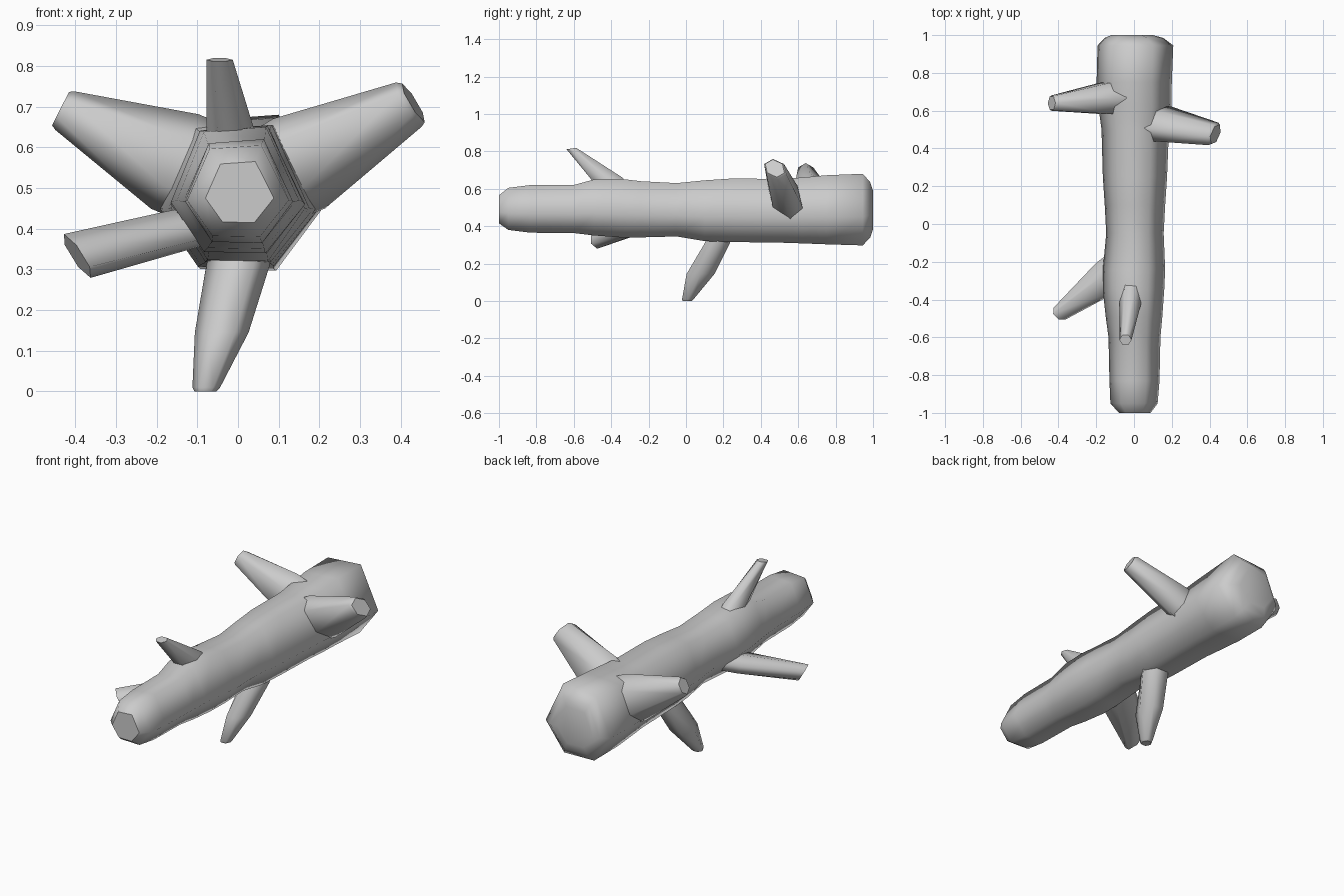
import bpy, bmesh, math
from mathutils import Vector

bark = bpy.data.materials.new("bark grey")
bark.diffuse_color = (0.6, 0.6, 0.6, 1)


def loft(name, rings):
    """Skin a list of equal-sized point rings, cap both ends, smooth the sides."""
    bm = bmesh.new()
    vs = [[bm.verts.new(p) for p in ring] for ring in rings]
    n = len(vs[0])
    for a, b in zip(vs, vs[1:]):
        for i in range(n):
            bm.faces.new((a[i], a[(i + 1) % n], b[(i + 1) % n], b[i])).smooth = True
    for cap in (vs[0], vs[-1]):
        f = bm.faces.new(cap)
        f.smooth = True
    bmesh.ops.recalc_face_normals(bm, faces=bm.faces)
    bm.edges.ensure_lookup_table()
    bm.faces.ensure_lookup_table()
    # crisp rim around the cut ends (the trunk's rear end stays soft)
    for k, f in enumerate(list(bm.faces)[-2:]):
        if not (name == "trunk" and k == 1):
            f.smooth = False
            for e in f.edges:
                e.smooth = False
    me = bpy.data.meshes.new(name)
    bm.to_mesh(me)
    bm.free()
    me.materials.append(bark)
    ob = bpy.data.objects.new(name, me)
    bpy.context.collection.objects.link(ob)
    return ob


# Trunk: irregular hexagon scaled to (y, left, right, bottom, top)
HEX = [(1, -.2), (.46, 1), (-.56, .92), (-1, -.2), (-.5, -.98), (.43, -1)]
SECTIONS = [
    (-1.00, -.08, .088, .415, .565),
    (-.95, -.125, .125, .38, .605),
    (-.83, -.13, .135, .365, .62),
    (-.60, -.135, .14, .363, .62),
    (-.49, -.15, .15, .35, .65),
    (-.35, -.165, .16, .34, .653),
    (-.24, -.165, .165, .34, .64),
    (-.05, -.147, .157, .345, .63),
    (.10, -.155, .165, .32, .645),
    (.25, -.165, .175, .315, .655),
    (.50, -.172, .185, .312, .652),
    (.62, -.188, .198, .308, .66),
    (.75, -.198, .20, .303, .672),
    (.945, -.193, .208, .297, .68),
    (.985, -.155, .155, .34, .635),
    (1.00, -.12, .10, .385, .59),
]
loft("trunk", [[((l + r) / 2 + (r - l) / 2 * x, y, (b + t) / 2 + (t - b) / 2 * z)
                for x, z in HEX] for y, l, r, b, t in SECTIONS])


# Branch stubs: hexagonal rings (centre, half size along u, half size along v)
def branch(name, u, v, rings):
    u, v = Vector(u).normalized(), Vector(v).normalized()
    loft(name, [[Vector(c) + u * (a * math.cos(i * math.pi / 3))
                 + v * (b * 1.12 * math.sin(i * math.pi / 3)) for i in range(6)]
                for c, a, b in rings])


branch("left_rear_branch", (.45, 0, .89), (0, 1, 0), [
    ((-.06, .67, .525), .13, .085),
    ((-.155, .665, .565), .13, .085),
    ((-.425, .64, .69), .053, .042),
    ((-.436, .64, .695), .046, .035)])

branch("right_rear_branch", (-.5, -.2, .86), (.2, 1, 0), [
    ((.05, .54, .51), .12, .08),
    ((.15, .53, .56), .13, .083),
    ((.42, .477, .705), .064, .056),
    ((.431, .475, .709), .056, .048)])

branch("left_front_branch", (-.5, 0, .82), (-.4, .9, 0), [
    ((-.05, -.21, .42), .05, .09),
    ((-.15, -.285, .395), .055, .09),
    ((-.395, -.475, .333), .063, .036)])

branch("top_branch", (1, 0, 0), (0, .97, .15), [
    ((-.01, -.36, .58), .06, .085),
    ((-.02, -.42, .65), .058, .08),
    ((-.045, -.613, .815), .032, .027)])

branch("bottom_branch", (1, 0, 0), (0, 1, 0), [
    ((.02, .2, .42), .075, .07),
    ((0, .168, .31), .078, .069),
    ((-.04, .078, .145), .066, .077),
    ((-.078, .01, .01), .034, .032),
    ((-.08, .007, 0), .027, .026)])
